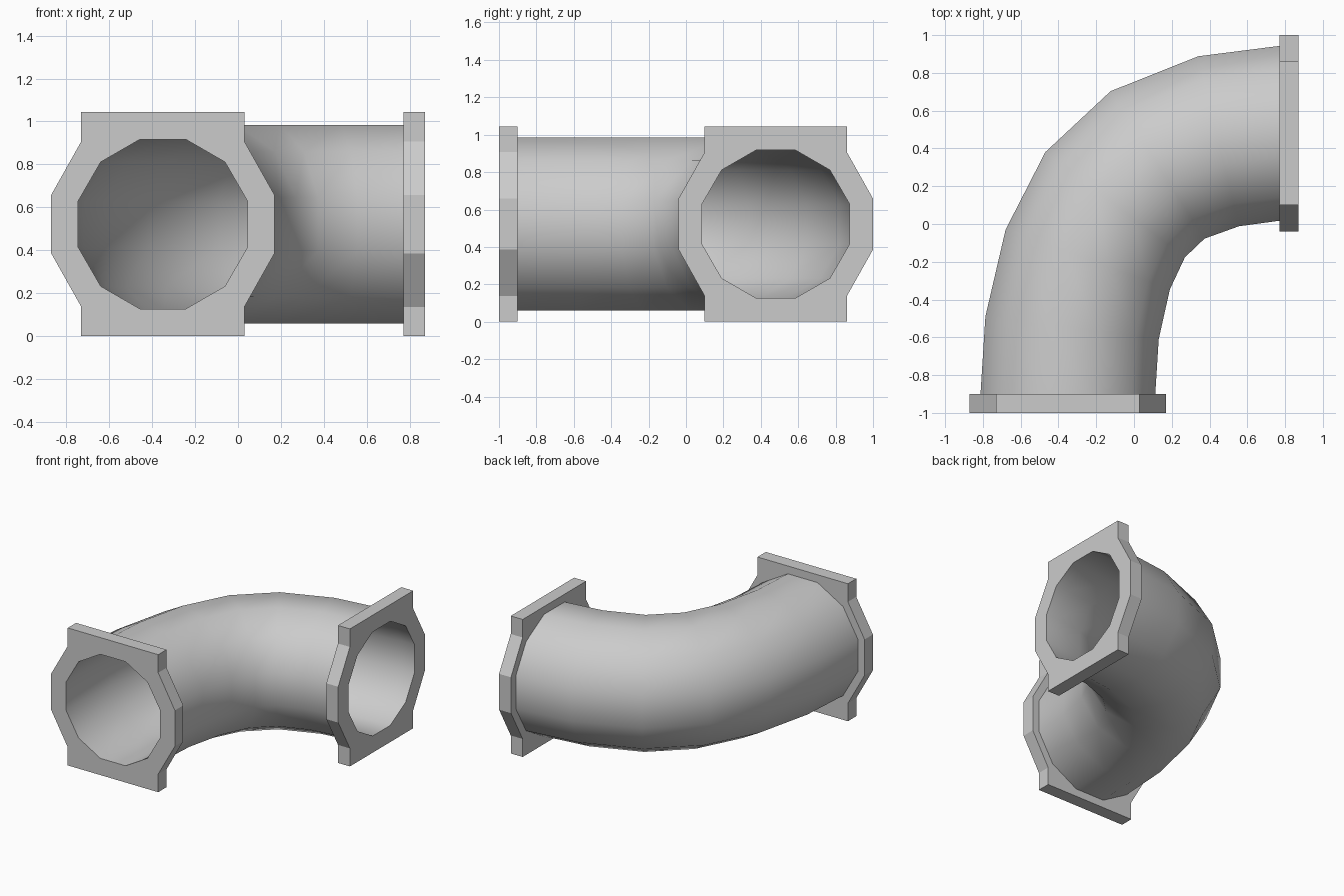
import bpy, bmesh
from math import sin, cos, radians

if "Cube" in bpy.data.objects:
    bpy.data.objects.remove(bpy.data.objects["Cube"])

MID_Z = 0.522
OUTER_R, INNER_R = 0.479, 0.409

# Unit 12-sided section (flat sides up/down) and the matching 12-point flange outline
circle = [(cos(radians(15 + 30 * i)), sin(radians(15 + 30 * i))) for i in range(12)]
quarter = [(0.52, 0.136), (0.38, 0.385), (0.38, MID_Z)]
half = quarter + [(-u, v) for u, v in reversed(quarter)]
outline = half + [(-u, -v) for u, v in half]

# Bend stations: centre x, centre y, turn in degrees
path = [(-0.35, -0.9, 0), (-0.328, -0.55, 7.5), (-0.245, -0.188, 20),
        (-0.10, 0.102, 37), (0.125, 0.313, 57.5), (0.448, 0.438, 76.5),
        (0.77, 0.48, 90)]
front_end = (-0.35, -1.0, 0)
right_end = (0.87, 0.48, 90)

bm = bmesh.new()


def loop(profile, station, scale=1.0):
    x, y, turn = station
    c, s = cos(radians(turn)), sin(radians(turn))
    return [bm.verts.new((x + u * scale * c, y - u * scale * s, MID_Z + v * scale))
            for u, v in profile]


# Outer pipe, right flange, bore, front flange: one closed chain of loops
outer = [loop(circle, p, OUTER_R) for p in path]
right_flange = [loop(outline, path[-1]), loop(outline, right_end)]
bore = [loop(circle, p, INNER_R) for p in [right_end] + path[::-1] + [front_end]]
front_flange = [loop(outline, front_end), loop(outline, path[0])]
chain = outer + right_flange + bore + front_flange
round_loops = set(range(len(outer))) | set(range(len(outer) + 2, len(chain) - 2))

for i, a in enumerate(chain):
    j = (i + 1) % len(chain)
    b = chain[j]
    for k in range(12):
        m = (k + 1) % 12
        face = bm.faces.new((a[k], a[m], b[m], b[k]))
        # Pipe walls are smooth, flange faces stay flat
        face.smooth = i in round_loops and j in round_loops

bmesh.ops.recalc_face_normals(bm, faces=bm.faces)
mesh = bpy.data.meshes.new("flanged_pipe_elbow")
bm.to_mesh(mesh)
bm.free()
elbow = bpy.data.objects.new("flanged_pipe_elbow", mesh)
bpy.context.collection.objects.link(elbow)
